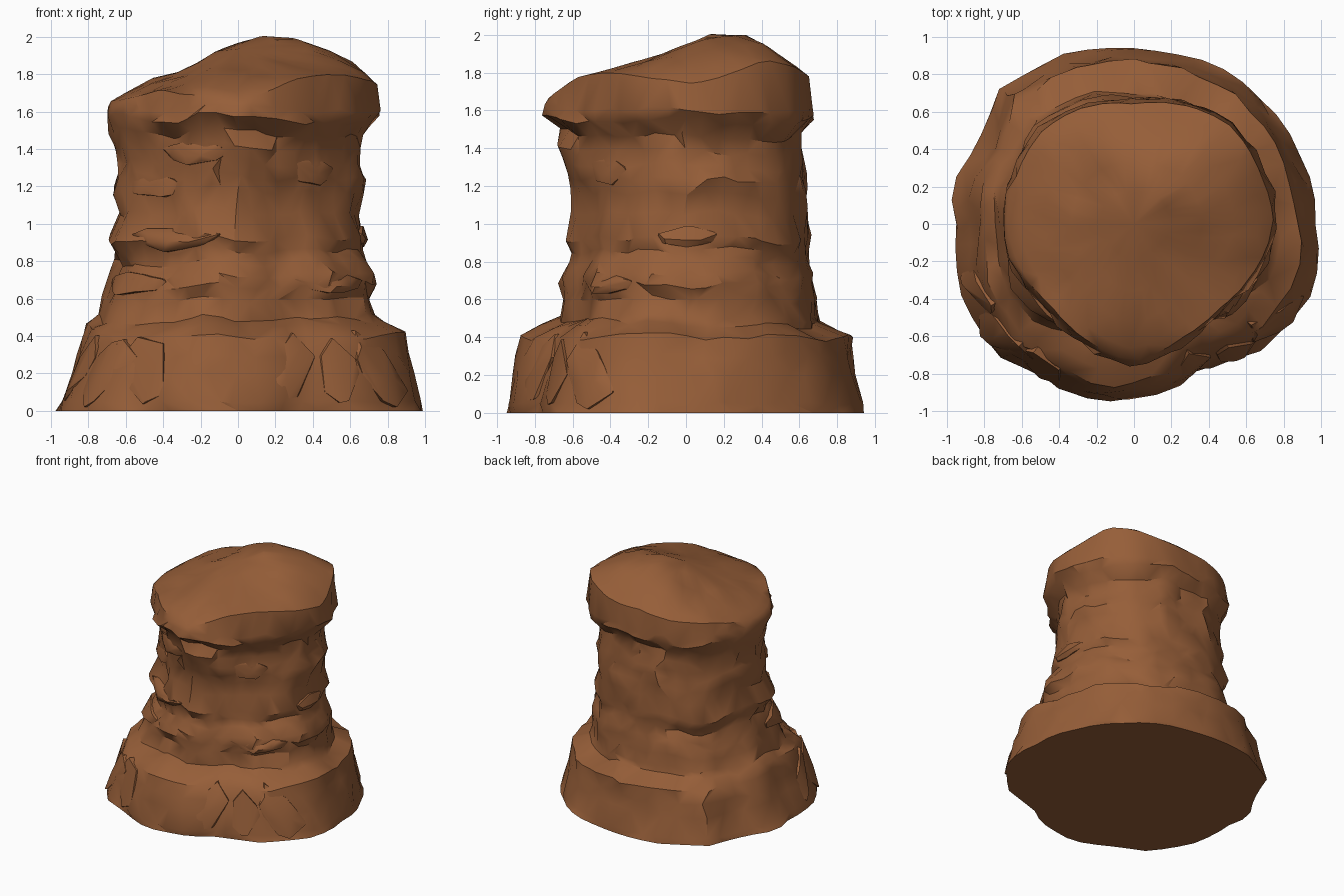
import bpy, bmesh, math, random
from mathutils import Vector, noise

random.seed(5)
default_cube = bpy.data.objects.get("Cube")
if default_cube:
    bpy.data.objects.remove(default_cube, do_unlink=True)

SEGMENTS = 48

# Height, then reach toward -x, +x, -y, +y
LAYERS = [
    (0, 1, 1, .95, .95), (.05, .98, .98, .95, .94), (.2, .92, .95, .92, .9),
    (.3, .89, .92, .9, .89), (.4, .86, .89, .87, .88), (.46, .84, .78, .77, .71),
    (.5, .78, .75, .67, .7), (.6, .76, .73, .63, .69), (.67, .71, .76, .68, .68),
    (.73, .7, .74, .67, .66), (.8, .65, .7, .62, .64), (.86, .67, .67, .61, .65),
    (.92, .71, .7, .64, .66), (1.06, .64, .66, .59, .64), (1.17, .68, .68, .6, .63),
    (1.25, .65, .71, .63, .62), (1.32, .63, .67, .65, .61), (1.4, .66, .64, .68, .6),
    (1.48, .69, .67, .65, .59), (1.56, .71, .74, .77, .66), (1.62, .7, .78, .75, .66),
]

# Outline radii, counterclockwise from +x
FOOT = [.97, .98, .96, .965, .95, .96, .95, .93, .94, .955, .985, .98, 1.02, .945, .95, 1,
        .95, .97, 1, 1, 1.01, .95, .955, .97, .93, .905, .855, .88, .96, .975, 1.02, 1.01]
CAP = [.77, .75, .76, .71, .66, .7, .72, .7, .7, .67, .64, .69, .76, .68, .66, .71]

# Crown height along each horizontal axis
CROWN_X = [(-.8, 1.55), (-.66, 1.67), (-.45, 1.78), (-.3, 1.81), (-.12, 1.92),
           (.13, 2), (.3, 2), (.61, 1.87), (.74, 1.75), (.8, 1.68)]
CROWN_Y = [(-.8, 1.58), (-.72, 1.68), (-.58, 1.77), (-.2, 1.87), (0, 1.95),
           (.12, 2), (.33, 2), (.63, 1.8), (.7, 1.72)]


def interpolate(table, t):
    """Linear lookup in rows whose first entry is the key."""
    if t <= table[0][0]:
        return table[0][1:]
    for low, high in zip(table, table[1:]):
        if t <= high[0]:
            f = (t - low[0]) / (high[0] - low[0])
            return [a + (b - a) * f for a, b in zip(low[1:], high[1:])]
    return table[-1][1:]


def outline(radii, angle):
    t = angle / math.tau % 1 * len(radii)
    i = int(t)
    a, b = radii[i % len(radii)], radii[(i + 1) % len(radii)]
    return a + (b - a) * (t - i)


def oval(reach, angle):
    left, right, front, back = reach
    c, s = math.cos(angle), math.sin(angle)
    return 1 / math.hypot(c / (right if c > 0 else left), s / (back if s > 0 else front))


def radius(z, angle):
    """Pillar radius: layer oval shaped by the foot and cap outlines."""
    blend = min(1, max(0, (z - .45) / .9))
    foot = outline(FOOT, angle) / oval(LAYERS[0][1:], angle)
    cap = outline(CAP, angle) / oval(LAYERS[-1][1:], angle)
    return oval(interpolate(LAYERS, z), angle) * (foot + (cap - foot) * blend)


def crown_height(x, y):
    """Both axis slopes combined, so the corners round off."""
    return 2 - math.hypot(2 - interpolate(CROWN_X, x)[0], 2 - interpolate(CROWN_Y, y)[0])


def polar(r, angle, z):
    return Vector((r * math.cos(angle), r * math.sin(angle), z))


def finish(bm, name, material):
    bmesh.ops.recalc_face_normals(bm, faces=bm.faces)
    mesh = bpy.data.meshes.new(name)
    bm.to_mesh(mesh)
    bm.free()
    mesh.materials.append(material)
    obj = bpy.data.objects.new(name, mesh)
    bpy.context.collection.objects.link(obj)
    bpy.ops.object.select_all(action='DESELECT')
    obj.select_set(True)
    bpy.context.view_layer.objects.active = obj
    bpy.ops.object.shade_smooth_by_angle(angle=math.radians(35))


rock = bpy.data.materials.new("brown rock")
rock.use_nodes = True
colour = (.305, .112, .04, 1)
rock.diffuse_color = colour
rock.node_tree.nodes["Principled BSDF"].inputs["Base Color"].default_value = colour

# Pillar: layered side rings, closed by a sloping crown
bm = bmesh.new()
rings = []
angles = [math.tau * i / SEGMENTS for i in range(SEGMENTS)]
for layer in LAYERS:
    z = layer[0]
    ring = []
    for angle in angles:
        direction = polar(1, angle, 0)
        a = angle + (random.uniform(-.045, .045) if z > 0 else 0)
        r = radius(z, a)
        lift = 0
        if .55 < z < 1.5:
            # Let each ledge fade in and out around the shaft
            soft = (radius(z - .08, a) + radius(z + .08, a)) / 2
            fade = .1 + 1.2 * noise.noise(direction * 2 + Vector((5, 2, z * 4)))
            r += (soft - r) * min(.6, max(0, fade))
        if z > 0:
            # Lumps, chips and wavering layers
            r += .025 * noise.noise(direction * 5 + Vector((0, 0, z * 6)))
            r += random.uniform(-.012, .008)
            lift = .06 * noise.noise(direction * 2.2 + Vector((3, 1, z)))
            lift = lift * min(1, z * 2) + random.uniform(-.01, .01)
        p = polar(r, a, z + lift)
        if z > 1.5:
            p.z = min(p.z, crown_height(p.x, p.y) - (1.65 - z) / 2)
        ring.append(bm.verts.new(p))
    rings.append(ring)

for fraction in (.97, .88, .7, .48, .26):
    ring = []
    for angle in angles:
        a = angle + random.uniform(-.04, .04)
        p = polar(outline(CAP, a) * fraction, a, 0)
        p.z = crown_height(p.x, p.y) + .015 * noise.noise(p * 5)
        ring.append(bm.verts.new(p))
    rings.append(ring)

# Quads split along random diagonals give the chipped facets
for lower, upper in zip(rings, rings[1:]):
    for i in range(SEGMENTS):
        j = (i + 1) % SEGMENTS
        quad = [lower[i], lower[j], upper[j], upper[i]]
        if random.random() < .5:
            quad = quad[1:] + quad[:1]
        bm.faces.new(quad[:3])
        bm.faces.new((quad[0], quad[2], quad[3]))
bm.faces.new(rings[0])
peak = bm.verts.new((0, 0, crown_height(0, 0)))
for i in range(SEGMENTS):
    bm.faces.new((rings[-1][i], rings[-1][(i + 1) % SEGMENTS], peak))
finish(bm, "rock_pillar", rock)


def add_slab(name, degrees, z, width, height, lip, lean=0):
    """Wedge of rock whose ends taper back into the pillar."""
    bm = bmesh.new()
    centre = math.radians(degrees)
    for step in (-1, -.6, -.1, .4, .75, 1):
        taper = 1 - .6 * step * step
        for level in (-1, -.3, 1):
            angle = centre + step * width + level * lean + random.uniform(-.04, .04)
            h = max(.02, z + level * height * taper * random.uniform(.7, 1.2))
            out = lip * (1 - 1.8 * step * step) * (1 if level < .5 else 0)
            r = radius(h, angle) + out + random.uniform(-.012, .008)
            bm.verts.new(polar(r, angle, h))
            bm.verts.new(polar(r - .14, angle, h))
    hull = bmesh.ops.convex_hull(bm, input=bm.verts)
    loose = {g for g in hull["geom_interior"] + hull["geom_unused"]
             if isinstance(g, bmesh.types.BMVert)}
    bmesh.ops.delete(bm, geom=list(loose), context='VERTS')
    finish(bm, name, rock)


# Ledges jutting from the shaft
for k, spec in enumerate([
        (235, .92, .42, .06, .04), (220, 1.2, .3, .06, .03), (246, 1.38, .3, .06, .03),
        (318, .68, .3, .05, .03), (0, .93, .25, .05, .02), (212, .68, .38, .06, .03),
        (312, 1.28, .25, .07, .02)]):
    add_slab(f"ledge_slab_{k + 1}", *spec)

# Upright slabs leaning on the foot
for k, degrees in enumerate((203, 220, 236, 290, 308, 325)):
    add_slab(f"foot_slab_{k + 1}", degrees, .22, random.uniform(.1, .16), .18,
             .018, random.uniform(-.1, .1))
